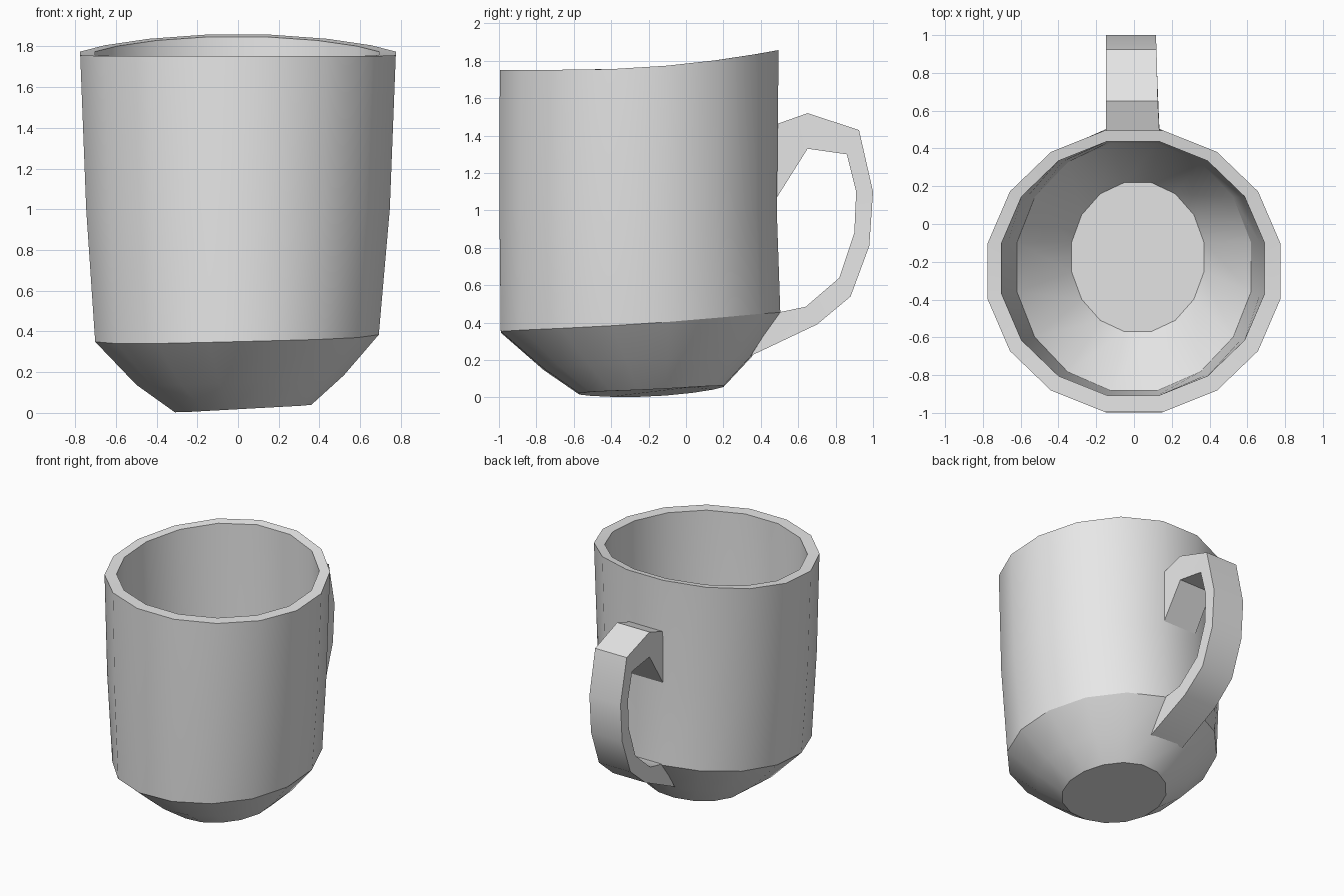
import bpy, bmesh, math

cube = bpy.data.objects.get("Cube")
if cube:
    bpy.data.objects.remove(cube, do_unlink=True)

SIDES = 16

clay = bpy.data.materials.new("plain_grey")
clay.use_nodes = True
clay.diffuse_color = (0.8, 0.8, 0.8, 1)
clay.node_tree.nodes["Principled BSDF"].inputs["Base Color"].default_value = (0.8, 0.8, 0.8, 1)


def ring(bm, cx, cy, rx, ry, base, tilt=0, curl=0, start=-1):
    """Oval loop whose height tilts along x and curls up towards the back."""
    loop = []
    for i in range(SIDES):
        a = 2 * math.pi * (i + 0.5) / SIDES
        x, y = cx + rx * math.cos(a), cy + ry * math.sin(a)
        z = base + tilt * x + curl * max(0, y - start) ** 2
        loop.append(bm.verts.new((x, y, z)))
    return loop


def bridge(bm, a, b):
    n = len(a)
    for i in range(n):
        j = (i + 1) % n
        bm.faces.new((a[i], a[j], b[j], b[i]))


def finish(bm, name):
    bmesh.ops.recalc_face_normals(bm, faces=bm.faces[:])
    mesh = bpy.data.meshes.new(name)
    bm.to_mesh(mesh)
    bm.free()
    obj = bpy.data.objects.new(name, mesh)
    bpy.context.collection.objects.link(obj)
    mesh.materials.append(clay)
    bpy.ops.object.select_all(action="DESELECT")
    obj.select_set(True)
    bpy.context.view_layer.objects.active = obj
    bpy.ops.object.shade_smooth_by_angle(angle=math.radians(31))
    return obj


# Cup body: up the outside, over the rim and down the inside
bm = bmesh.new()
loops = [
    ring(bm, 0.025, -0.185, 0.342, 0.393, 0.018, 0.055, 0.111, -0.4),   # foot
    ring(bm, 0.01, -0.205, 0.52, 0.566, 0.15, 0.045, 0.057, -0.76),     # lower slope
    ring(bm, -0.005, -0.243, 0.71, 0.762, 0.35, 0.025, 0.045, -1),      # fold
    ring(bm, 0, -0.256, 0.76, 0.756, 1.0),                              # wall
    ring(bm, 0, -0.25, 0.79, 0.76, 1.752, 0, 0.088, -0.6),              # outer rim
    ring(bm, -0.005, -0.235, 0.71, 0.685, 1.752, 0, 0.088, -0.6),       # inner rim
    ring(bm, 0, -0.235, 0.68, 0.68, 1.0),                               # inner wall
    ring(bm, 0, -0.228, 0.632, 0.667, 0.39, 0.025, 0.045, -1),          # inner fold
    ring(bm, 0.02, -0.175, 0.357, 0.403, 0.1, 0.055, 0.111, -0.4),      # floor
]
for a, b in zip(loops, loops[1:]):
    bridge(bm, a, b)
bm.faces.new(loops[0])
bm.faces.new(loops[-1])
finish(bm, "cup_body")

# Handle: rectangular sections swept from the wall down to the lower slope
outer = [(0.48, 1.46), (0.65, 1.52), (0.925, 1.43), (1.0, 1.1),
         (0.98, 0.81), (0.88, 0.54), (0.7, 0.39), (0.345, 0.222)]
inner = [(0.48, 1.06), (0.65, 1.33), (0.86, 1.3), (0.91, 1.1),
         (0.9, 0.88), (0.82, 0.64), (0.64, 0.485), (0.495, 0.455)]
bm = bmesh.new()
sections = []
for i, (o, n) in enumerate(zip(outer, inner)):
    right, left = -0.147, 0.135 - 0.02 * math.sin(math.pi * i / (len(outer) - 1))
    sections.append([bm.verts.new((x, y, z)) for x, (y, z) in
                     ((right, o), (left, o), (left, n), (right, n))])
for a, b in zip(sections, sections[1:]):
    bridge(bm, a, b)
finish(bm, "handle")
